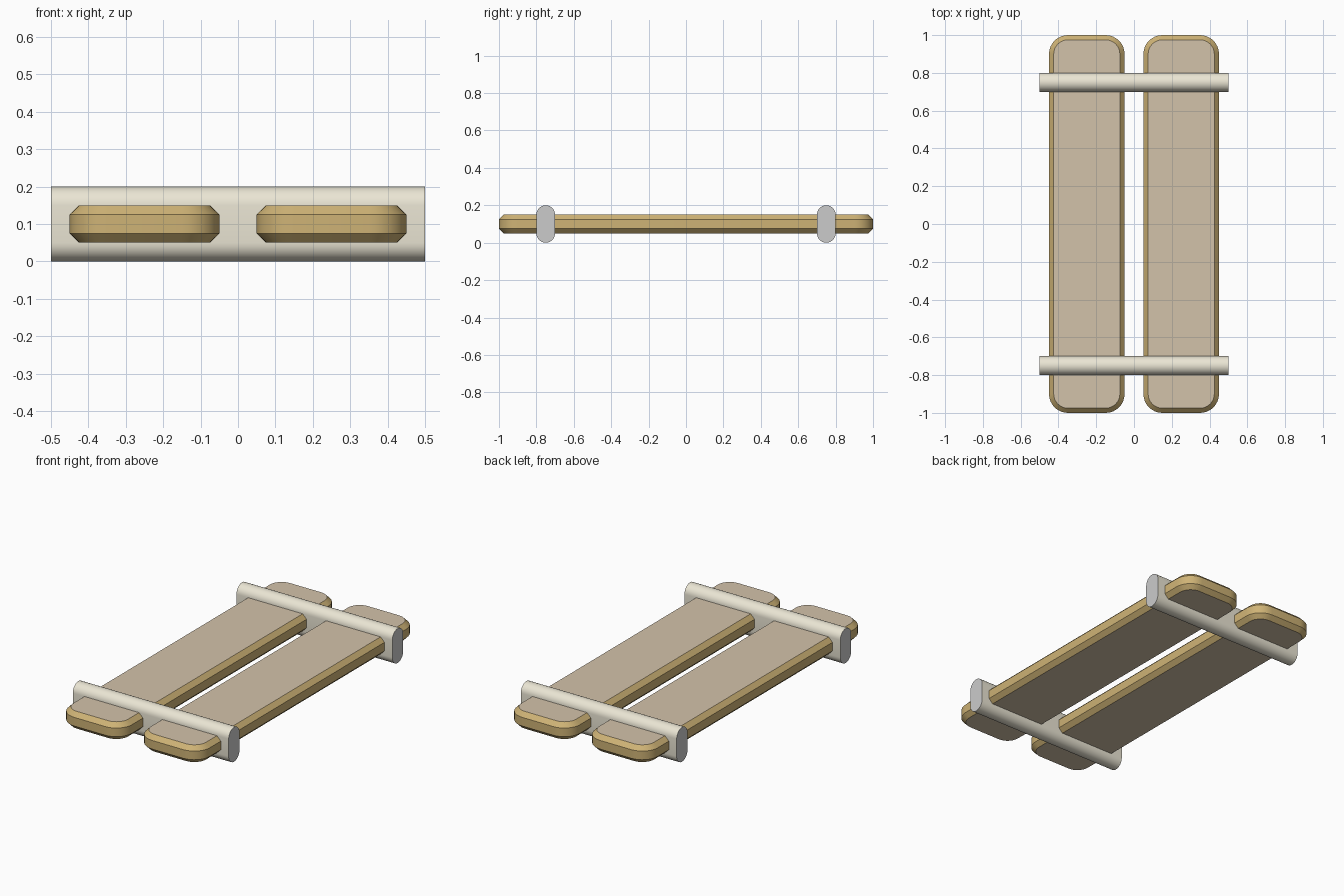
import bpy, bmesh
from math import pi, sin, cos, radians

if "Cube" in bpy.data.objects:
    bpy.data.objects.remove(bpy.data.objects["Cube"])


def material(name, rgb):
    m = bpy.data.materials.new(name)
    m.diffuse_color = (*rgb, 1)
    m.use_nodes = True
    m.node_tree.nodes["Principled BSDF"].inputs["Base Color"].default_value = m.diffuse_color
    return m


WOOD_EDGE = material("wood_edge", (0.62, 0.45, 0.18))
WOOD_FACE = material("wood_face", (0.65, 0.54, 0.40))
RAIL_SIDE = material("rail_cream", (0.83, 0.79, 0.66))
RAIL_END = material("rail_end", (0.8, 0.8, 0.8))


def rounded_rect(hx, hy, r, seg):
    """Counter-clockwise outline of a rectangle with round corners."""
    pts = []
    for i, (sx, sy) in enumerate([(1, 1), (-1, 1), (-1, -1), (1, -1)]):
        for k in range(seg + 1):
            a = (i + k / seg) * pi / 2
            pts.append((sx * (hx - r) + r * cos(a), sy * (hy - r) + r * sin(a)))
    return pts


def loft(name, rings, side_mat, cap_mat, location):
    """Skin a stack of equal outlines and cap both ends."""
    bm = bmesh.new()
    loops = [[bm.verts.new(p) for p in ring] for ring in rings]
    n = len(loops[0])
    for a, b in zip(loops, loops[1:]):
        for i in range(n):
            j = (i + 1) % n
            bm.faces.new((a[i], a[j], b[j], b[i]))
    for cap in (loops[0][::-1], loops[-1]):
        bm.faces.new(cap).material_index = 1
    bmesh.ops.remove_doubles(bm, verts=bm.verts, dist=1e-5)
    bmesh.ops.recalc_face_normals(bm, faces=bm.faces)
    me = bpy.data.meshes.new(name)
    bm.to_mesh(me)
    bm.free()
    me.materials.append(side_mat)
    me.materials.append(cap_mat)
    ob = bpy.data.objects.new(name, me)
    ob.location = location
    bpy.context.collection.objects.link(ob)
    bpy.ops.object.select_all(action="DESELECT")
    ob.select_set(True)
    bpy.context.view_layer.objects.active = ob
    bpy.ops.object.shade_smooth_by_angle(angle=radians(30))
    return ob


# Long boards with round corners and chamfered rims
C = 0.025
plank_rings = [
    [(x, y, z) for x, y in rounded_rect(0.2 - d, 1.0 - d, 0.1 - d, 8)]
    for z, d in [(-0.05, C), (-0.05 + C, 0), (0.05 - C, 0), (0.05, C)]
]
for side, x in (("left", -0.25), ("right", 0.25)):
    loft(f"{side}_plank", plank_rings, WOOD_EDGE, WOOD_FACE, (x, 0, 0.1))

# Cross rails with a stadium section, running through both boards
rail_rings = [
    [(x, y, z) for y, z in rounded_rect(0.05, 0.1, 0.05, 8)] for x in (-0.5, 0.5)
]
for end, y in (("front", -0.75), ("back", 0.75)):
    loft(f"{end}_rail", rail_rings, RAIL_SIDE, RAIL_END, (0, y, 0.1))
